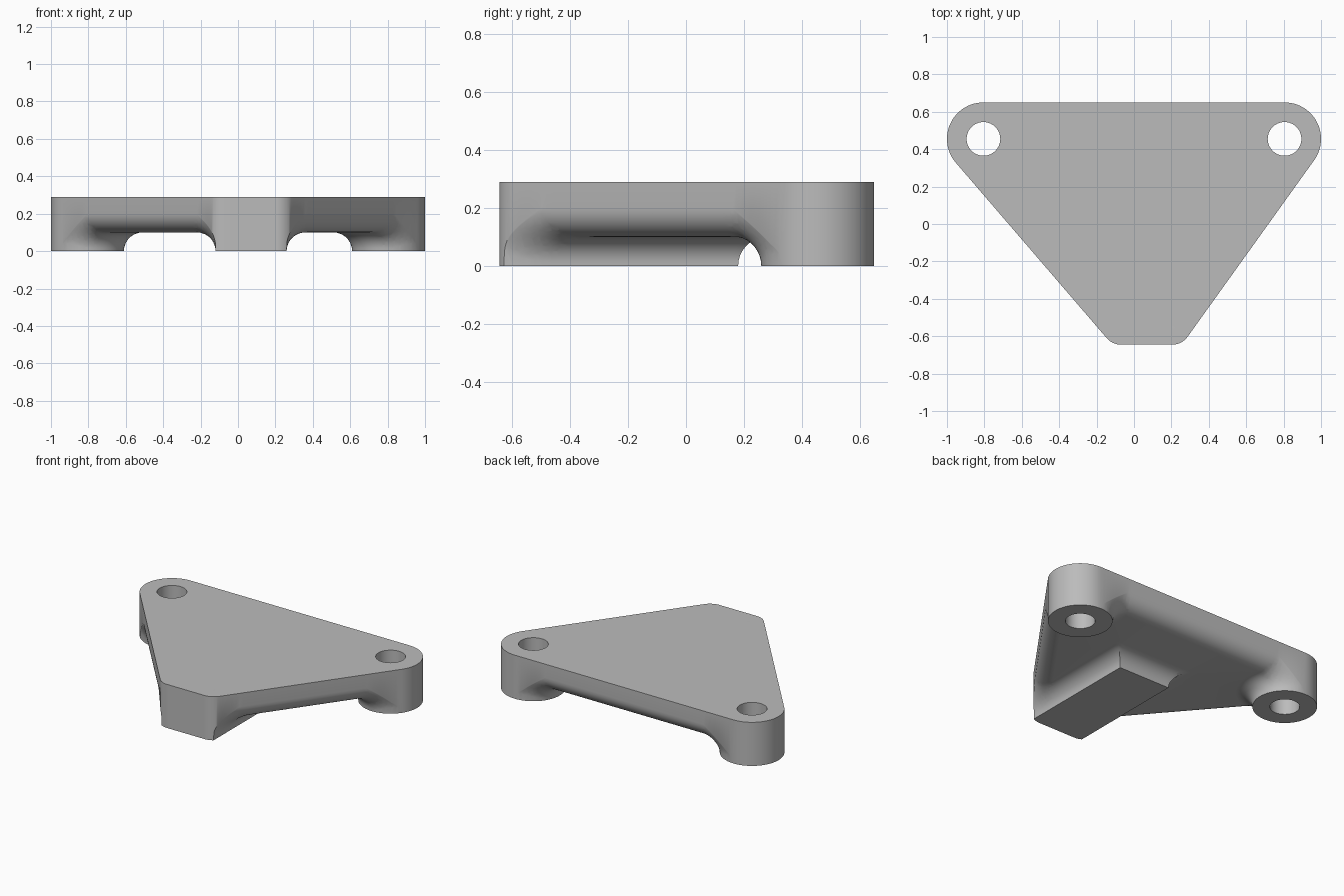
import bpy, bmesh, math
from mathutils import Vector
from mathutils.geometry import convex_hull_2d, delaunay_2d_cdt

if "Cube" in bpy.data.objects:
    bpy.data.objects.remove(bpy.data.objects["Cube"], do_unlink=True)

TOP = 0.29              # upper face height
R = 0.10                # edge rounding, fillet radius and underside height
PAD_R, HOLE_R = 0.195, 0.09
PADS = [Vector((s * 0.805, 0.455)) for s in (-1, 1)]
CORNERS = [Vector((-0.07, -0.545)), Vector((0.205, -0.545))]
BLOCK_X, BLOCK_HALF, BLOCK_END = 0.07, 0.19, 0.18
STEPS = [R * (1 - math.cos(math.radians(a))) for a in range(0, 91, 10)]


def circle(c, r, n=72):
    return [c + Vector((math.cos(t), math.sin(t))) * r
            for t in (2 * math.pi * i / n for i in range(n))]


def subdivide(loop, step=0.03):
    out = []
    for p, q in zip(loop, loop[1:] + loop[:1]):
        n = max(1, round((q - p).length / step))
        out += [p.lerp(q, i / n) for i in range(n)]
    return out


# Plan outline: a belt around the two pads and the two front corners
cloud = [p for c in PADS for p in circle(c, PAD_R)]
cloud += [p for c in CORNERS for p in circle(c, R)]
hull = [cloud[i] for i in convex_hull_2d(cloud)]
area = sum(p.x * q.y - q.x * p.y for p, q in zip(hull, hull[1:] + hull[:1]))
if area < 0:
    hull.reverse()
sides = []
for p, q in zip(hull, hull[1:] + hull[:1]):
    t = (q - p).normalized()
    sides.append((p, Vector((t.y, -t.x))))


def outline_dist(p):
    return max(n.dot(p - v) for v, n in sides)


def support_dist(p):
    block = max(abs(p.x - BLOCK_X) - BLOCK_HALF, p.y - BLOCK_END)
    return min([block] + [(p - c).length - PAD_R for c in PADS])


def underside(p):
    """Rounded plate edge blended by a fillet into the pads and the block."""
    b = support_dist(p)
    if b < 1e-5:
        return 0.0
    grow = R - math.sqrt(R * R - max(R - b, 0) ** 2)
    edge = max(min(outline_dist(p), 0) + R, 0)
    return 2 * R - math.sqrt((R + grow) ** 2 - edge ** 2)


def inset(loop, d):
    out = []
    for i, p in enumerate(loop):
        t = (loop[(i + 1) % len(loop)] - loop[i - 1]).normalized()
        out.append(p + Vector((-t.y, t.x)) * d)
    return out


# Contour loops that the surface follows
outline = subdivide(hull)
loops = [outline] + [inset(outline, d) for d in STEPS[1:]]
for c in PADS:
    loops.append(circle(c, HOLE_R))
    loops += [circle(c, PAD_R + e) for e in STEPS]
for e in STEPS:
    w = BLOCK_HALF + e
    x0, x1, y0, y1 = BLOCK_X - w, BLOCK_X + w, -0.8, BLOCK_END + e
    loops.append(subdivide([Vector(v) for v in ((x0, y0), (x1, y0), (x1, y1), (x0, y1))]))

points, edges = [], []
for loop in loops:
    k, n = len(points), len(loop)
    points += loop
    edges += [(k + i, k + (i + 1) % n) for i in range(n)]
flat, _, tris, *_ = delaunay_2d_cdt(points, edges, [], 0, 1e-4)


def inside(tri):
    m = sum((flat[i] for i in tri), Vector((0, 0))) / len(tri)
    return outline_dist(m) < -1e-5 and all((m - c).length > HOLE_R * 0.999 for c in PADS)


# Underside, top face and the walls between them
tris = [t for t in tris if inside(t)]
bm = bmesh.new()
low = {i: bm.verts.new((*flat[i], underside(flat[i]))) for t in tris for i in t}
high = {v: bm.verts.new((v.co.x, v.co.y, TOP)) for v in set(low.values())}
for t in tris:
    vs = [low[i] for i in t]
    bm.faces.new(vs)
    bm.faces.new([high[v] for v in reversed(vs)])
for e in [e for e in bm.edges if len(e.link_faces) == 1 and e.verts[0] in high]:
    a, b = e.verts
    bm.faces.new((a, b, high[b], high[a]))
bmesh.ops.delete(bm, geom=[v for v in bm.verts if not v.link_faces], context='VERTS')
bmesh.ops.recalc_face_normals(bm, faces=bm.faces)

mesh = bpy.data.meshes.new("mounting_plate")
bm.to_mesh(mesh)
bm.free()
plate = bpy.data.objects.new("mounting_plate", mesh)
bpy.context.collection.objects.link(plate)

# Plain grey finish
grey = bpy.data.materials.new("plain_grey")
grey.use_nodes = True
colour = (0.5, 0.5, 0.5, 1)
grey.diffuse_color = colour
grey.node_tree.nodes["Principled BSDF"].inputs["Base Color"].default_value = colour
mesh.materials.append(grey)

bpy.ops.object.select_all(action='DESELECT')
plate.select_set(True)
bpy.context.view_layer.objects.active = plate
bpy.ops.object.shade_smooth_by_angle(angle=math.radians(35))
